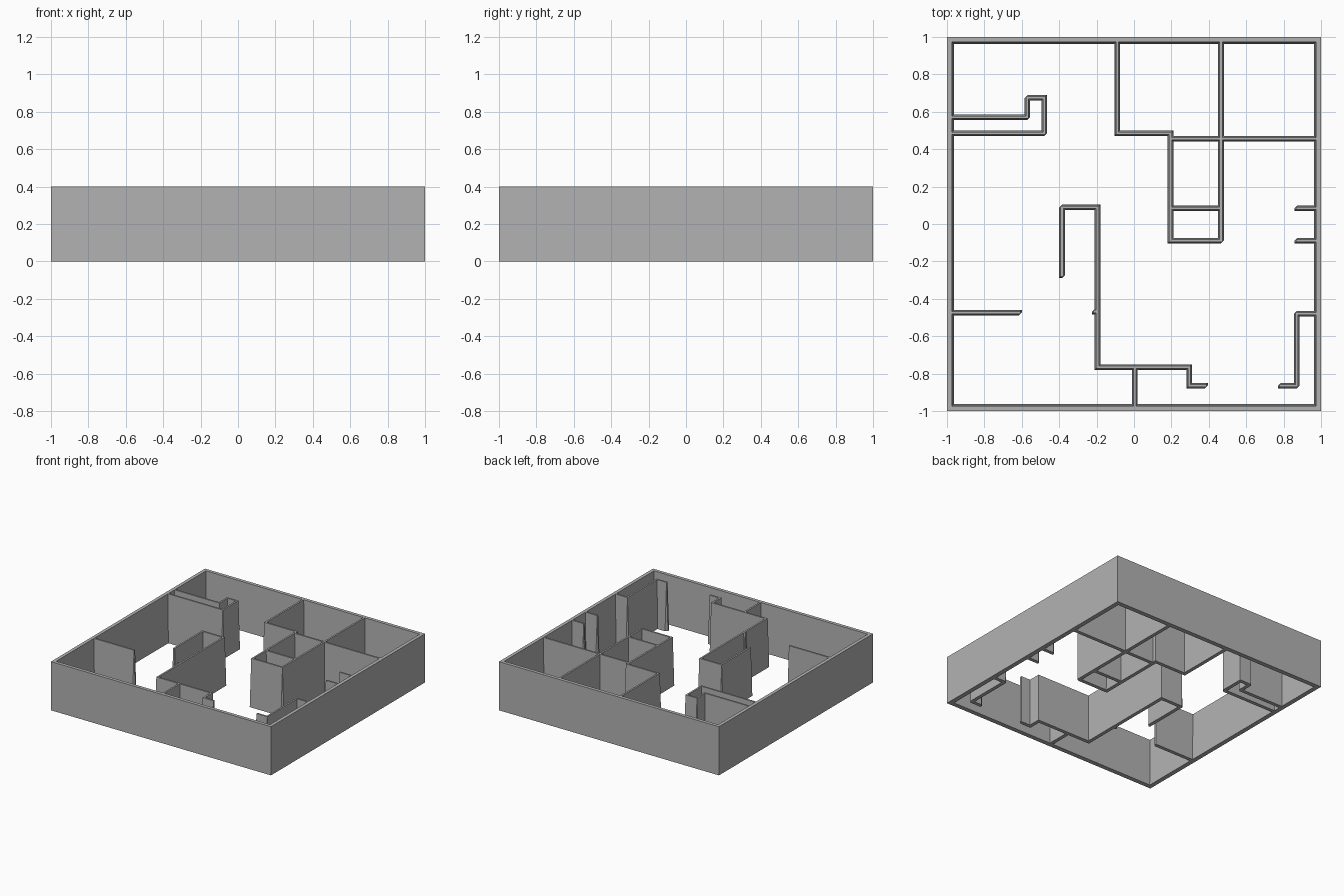
import bpy
import bmesh

if "Cube" in bpy.data.objects:
    bpy.data.objects.remove(bpy.data.objects["Cube"])

HEIGHT = 0.4
HALF = 0.007      # half the wall thickness at the top
SPREAD = 0.008    # diagonal widening at the foot
EDGE = 0.98       # where inner walls meet the outer wall

plaster = bpy.data.materials.new("plaster grey")
plaster.use_nodes = True
GREY = (0.45, 0.45, 0.45, 1)
plaster.diffuse_color = GREY
plaster.node_tree.nodes["Principled BSDF"].inputs["Base Color"].default_value = GREY


def finish(name, bm):
    """Turn a bmesh into a named, coloured object."""
    bmesh.ops.recalc_face_normals(bm, faces=bm.faces)
    mesh = bpy.data.meshes.new(name)
    bm.to_mesh(mesh)
    bm.free()
    mesh.materials.append(plaster)
    obj = bpy.data.objects.new(name, mesh)
    bpy.context.scene.collection.objects.link(obj)
    return obj


def add_slab(bm, start, end):
    """One straight wall, thin on top and spread along the diagonal at its foot."""
    xs = sorted((start[0], end[0]))
    ys = sorted((start[1], end[1]))
    corners = [(x, y) for x in (xs[0] - HALF, xs[1] + HALF)
               for y in (ys[0] - HALF, ys[1] + HALF)]
    verts = [bm.verts.new((x, y, HEIGHT)) for x, y in corners]
    for shift in (-SPREAD, SPREAD):
        verts += [bm.verts.new((x + shift, y + shift, 0)) for x, y in corners]
    hull = bmesh.ops.convex_hull(bm, input=verts)
    loose = [v for v in set(hull["geom_interior"] + hull["geom_unused"])
             if isinstance(v, bmesh.types.BMVert)]
    bmesh.ops.delete(bm, geom=loose, context="VERTS")


def wall_run(name, *points):
    """A run of straight walls through the given plan points."""
    bm = bmesh.new()
    for start, end in zip(points, points[1:]):
        add_slab(bm, start, end)
    bmesh.ops.dissolve_limit(bm, angle_limit=0.005, verts=bm.verts, edges=bm.edges)
    return finish(name, bm)


def outer_wall():
    """Square ring: plumb outside, leaning inside."""
    bm = bmesh.new()
    signs = ((-1, -1), (1, -1), (1, 1), (-1, 1))
    loops = [[bm.verts.new((sx * r, sy * r, z)) for sx, sy in signs]
             for r, z in ((1, 0), (1, HEIGHT), (0.972, HEIGHT), (0.962, 0))]
    for a, b in zip(loops, loops[1:] + loops[:1]):
        for i in range(4):
            j = (i + 1) % 4
            bm.faces.new((a[i], a[j], b[j], b[i]))
    return finish("outer_wall", bm)


outer_wall()

# Back left-hand closet and its niche
wall_run("closet_wall", (-EDGE, 0.57), (-0.57, 0.57), (-0.57, 0.675),
         (-0.48, 0.675), (-0.48, 0.485), (-EDGE, 0.485))

# Back rooms and the small central rooms
wall_run("back_room_wall", (-0.09, EDGE), (-0.09, 0.485), (0.195, 0.485),
         (0.195, -0.09), (0.465, -0.09), (0.465, EDGE))
wall_run("back_cross_wall", (0.195, 0.455), (EDGE, 0.455))
wall_run("central_partition", (0.195, 0.085), (0.465, 0.085))

# Pair of short stubs on the side wall
for label, y in (("back", 0.085), ("front", -0.09)):
    wall_run("side_stub_" + label, (0.873, y), (EDGE, y))

# Long hall wall, folded at both ends
wall_run("hall_wall", (-0.385, -0.275), (-0.385, 0.09), (-0.195, 0.09),
         (-0.195, -0.765), (0.295, -0.765), (0.295, -0.865), (0.38, -0.865))
wall_run("front_partition", (0.005, -0.765), (0.005, -EDGE))

# Doorway walls facing each other
wall_run("door_stub", (-EDGE, -0.475), (-0.615, -0.475))
wall_run("door_jamb", (-0.21, -0.468), (-0.195, -0.468))

# Front corner cupboard
wall_run("corner_cupboard_wall", (EDGE, -0.48), (0.87, -0.48),
         (0.87, -0.865), (0.785, -0.865))
